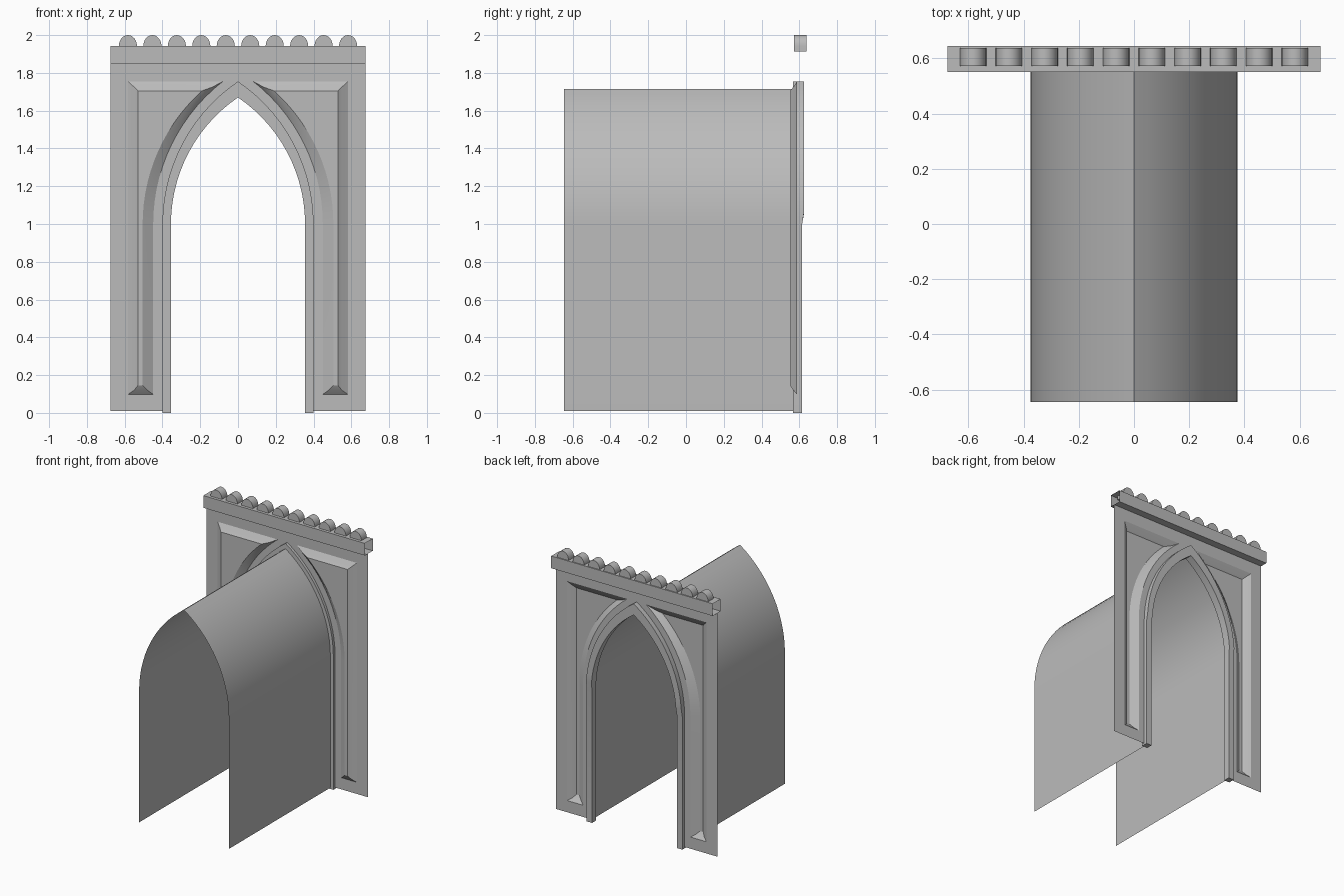
import bpy, bmesh, math

cube = bpy.data.objects.get("Cube")
if cube:
    bpy.data.objects.remove(cube, do_unlink=True)

stone = bpy.data.materials.new("grey_stone")
stone.use_nodes = True
GREY = (0.5, 0.5, 0.5, 1)
stone.diffuse_color = GREY
stone.node_tree.nodes["Principled BSDF"].inputs["Base Color"].default_value = GREY

SPRING = 1.0      # height where the arch starts to curve
STEPS = 14


def half_arch(x0, x1, z1, base):
    """Jamb and circular arc, from the floor at x0 up to (x1, z1)."""
    h = z1 - SPRING
    c = (x0 * x0 - x1 * x1 - h * h) / (2 * (x0 - x1))
    r = x0 - c
    end = math.asin(h / r)
    pts = [(x0, base)]
    for i in range(STEPS + 1):
        a = end * i / STEPS
        pts.append((c + r * math.cos(a), SPRING + r * math.sin(a)))
    return pts


def full_arch(x0, apex, base):
    half = half_arch(x0, 0, apex, base)
    return half + [(-x, z) for x, z in reversed(half[:-1])]


def loop(bm, pts, y):
    return [bm.verts.new((x, y, z)) for x, z in pts]


def bridge(bm, a, b, closed=True):
    n = len(a)
    for i in range(n if closed else n - 1):
        j = (i + 1) % n
        bm.faces.new((a[i], a[j], b[j], b[i]))


def finish(name, bm, recalc=True, smooth=True):
    if recalc:
        bmesh.ops.recalc_face_normals(bm, faces=bm.faces)
    mesh = bpy.data.meshes.new(name)
    bm.to_mesh(mesh)
    bm.free()
    mesh.materials.append(stone)
    obj = bpy.data.objects.new(name, mesh)
    bpy.context.collection.objects.link(obj)
    if smooth:
        bpy.ops.object.select_all(action="DESELECT")
        obj.select_set(True)
        bpy.context.view_layer.objects.active = obj
        bpy.ops.object.shade_smooth_by_angle(angle=math.radians(25))
    return obj


# Tunnel: an open pointed vault
bm = bmesh.new()
profile = full_arch(0.375, 1.715, 0.01)
bridge(bm, loop(bm, profile, -0.645), loop(bm, profile, 0.57), closed=False)
for f in bm.faces:
    f.normal_update()
    if f.normal.x * f.calc_center_median().x < 0:
        f.normal_flip()
finish("tunnel_vault", bm, recalc=False)

# Facade sheet with two stepped recessed panels, one half mirrored
bm = bmesh.new()
WALL_Y = 0.588
outline = half_arch(0.378, 0, 1.715, 0.01) + [(0, 1.85), (0.675, 1.85), (0.675, 0.01)]


def panel_ring(x_in, x_tip, x_out, bottom, top):
    return half_arch(x_in, x_tip, top, bottom) + [(x_out, top), (x_out, bottom)]


rings = [
    loop(bm, panel_ring(0.449, 0.08, 0.582, 0.098, 1.755), WALL_Y),
    loop(bm, panel_ring(0.48, 0.135, 0.55, 0.12, 1.725), 0.568),
    loop(bm, panel_ring(0.505, 0.19, 0.53, 0.145, 1.705), 0.552),
]
wall = loop(bm, outline, WALL_Y)
edges = [bm.edges.new((r[i], r[i - 1])) for r in (wall, rings[0]) for i in range(len(r))]
bmesh.ops.triangle_fill(bm, edges=edges, use_beauty=True)
for a, b in zip(rings, rings[1:]):
    bridge(bm, a, b)
bm.faces.new(rings[-1])
for f in bm.faces:
    f.normal_update()
    if f.normal.y < 0:
        f.normal_flip()
facade = finish("facade", bm, recalc=False)
mirror = facade.modifiers.new("mirror", "MIRROR")
mirror.use_clip = True

# Arch moulding around the opening, slightly deeper above the spring line
bm = bmesh.new()
inner = full_arch(0.355, 1.67, 0)
outer = full_arch(0.40, 1.755, 0)
sections = []
for p, q in zip(inner, outer):
    front = 0.625 if p[1] > SPRING + 0.03 else 0.615
    corners = [(p, 0.567), (p, front), (q, front), (q, 0.567)]
    sections.append([bm.verts.new((x, y, z)) for (x, z), y in corners])
for a, b in zip(sections, sections[1:]):
    bridge(bm, a, b)
bm.faces.new(sections[0])
bm.faces.new(sections[-1])
finish("arch_moulding", bm)

# Cornice: a box section left open at both ends
bm = bmesh.new()
ends = []
for x in (-0.675, 0.675):
    ends.append([bm.verts.new((x, y, z)) for y, z in
                 ((0.55, 1.85), (0.645, 1.85), (0.645, 1.942), (0.55, 1.942))])
bridge(bm, *ends)
finish("cornice", bm, smooth=False)

# Row of rounded crests on the cornice
for k in range(10):
    cx = (k - 4.5) * 0.1295
    bm = bmesh.new()
    pts = [(cx + 0.048, 1.912)]
    for i in range(13):
        a = math.pi * i / 12
        pts.append((cx + 0.048 * math.cos(a), 1.942 + 0.058 * math.sin(a)))
    pts.append((cx - 0.048, 1.912))
    a, b = loop(bm, pts, 0.572), loop(bm, pts, 0.637)
    bridge(bm, a, b)
    bm.faces.new(a)
    bm.faces.new(b)
    finish(f"crest_{k + 1}", bm)
